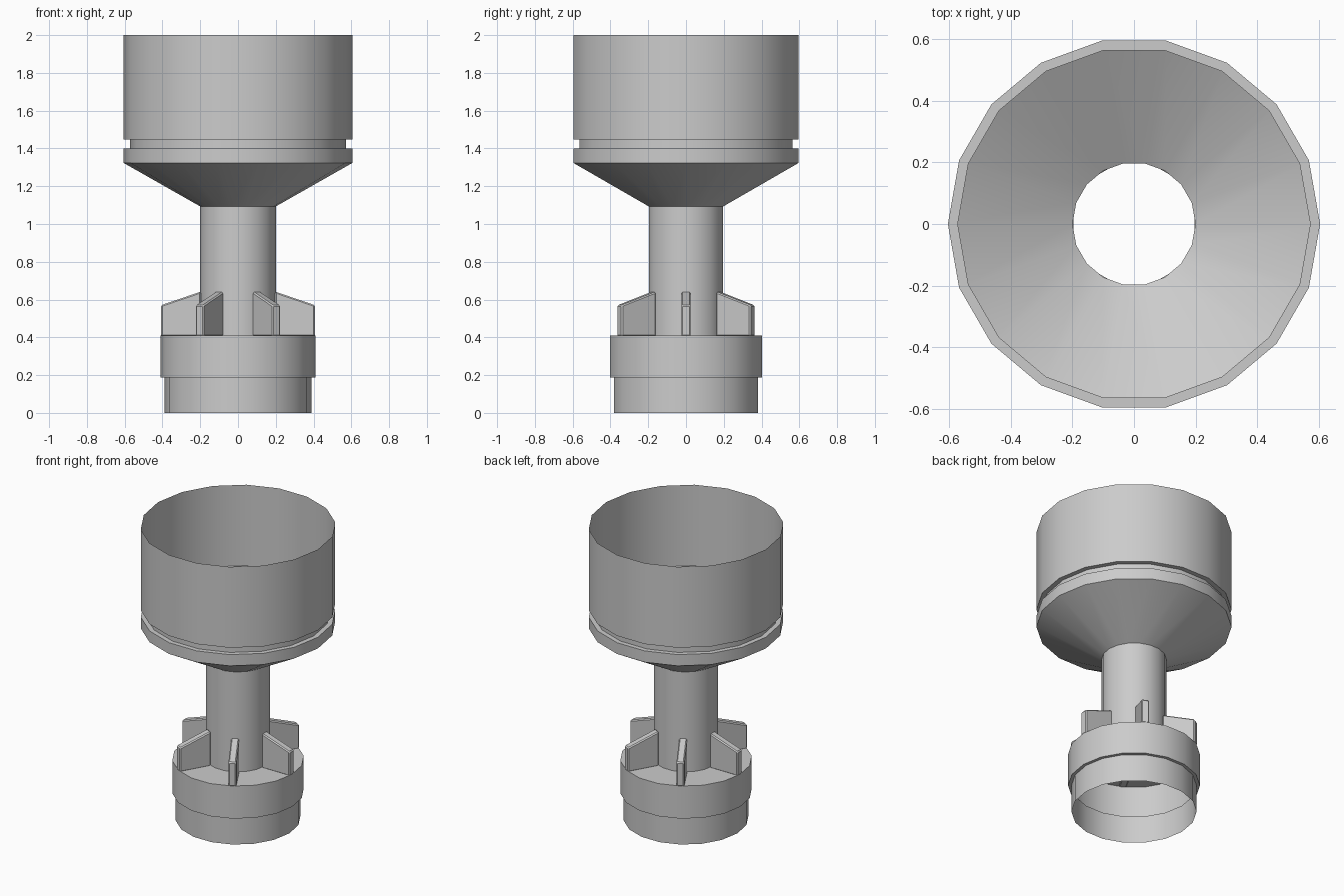
import bpy, bmesh
from math import cos, sin, pi, radians

if "Cube" in bpy.data.objects:
    bpy.data.objects.remove(bpy.data.objects["Cube"])

SIDES = 18


def finish(bm, name, smooth):
    bmesh.ops.recalc_face_normals(bm, faces=bm.faces)
    me = bpy.data.meshes.new(name)
    bm.to_mesh(me)
    bm.free()
    ob = bpy.data.objects.new(name, me)
    bpy.context.collection.objects.link(ob)
    if smooth:
        bpy.ops.object.select_all(action='DESELECT')
        ob.select_set(True)
        bpy.context.view_layer.objects.active = ob
        bpy.ops.object.shade_smooth_by_angle(angle=radians(30))
    return ob


def lathe(name, profile):
    """Thin open shell: one ring of vertices per (radius, z) point."""
    bm = bmesh.new()
    rings = [[bm.verts.new((r * cos(2 * pi * i / SIDES), r * sin(2 * pi * i / SIDES), z))
              for i in range(SIDES)] for r, z in profile]
    for a, b in zip(rings, rings[1:]):
        for i in range(SIDES):
            j = (i + 1) % SIDES
            bm.faces.new((a[i], a[j], b[j], b[i]))
    return finish(bm, name, True)


def fin(name, angle):
    """Sloped plate standing on the collar, against the stem."""
    half = 0.025
    profile = [(0.197, 0.405), (0.408, 0.405), (0.408, 0.57), (0.197, 0.642)]
    bm = bmesh.new()
    face = bm.faces.new([bm.verts.new((x, -half, z)) for x, z in profile])
    ext = bmesh.ops.extrude_face_region(bm, geom=[face])
    moved = [v for v in ext['geom'] if isinstance(v, bmesh.types.BMVert)]
    bmesh.ops.translate(bm, verts=moved, vec=(0, 2 * half, 0))
    ob = finish(bm, name, False)
    ob.rotation_euler.z = angle
    bev = ob.modifiers.new("edge_bevel", 'BEVEL')
    bev.width = 0.007
    bev.segments = 1
    return ob


# Body: base skirt, collar, hollow stem, funnel, groove and open cup
lathe("funnel_body", [
    (0.388, 0.0), (0.388, 0.187),
    (0.409, 0.187), (0.409, 0.41),
    (0.2, 0.41), (0.2, 1.093),
    (0.605, 1.323), (0.605, 1.40),
    (0.573, 1.40), (0.573, 1.447),
    (0.605, 1.447), (0.605, 2.0),
])

# Six fins around the stem
for k in range(6):
    fin(f"support_fin_{k + 1}", k * pi / 3)
